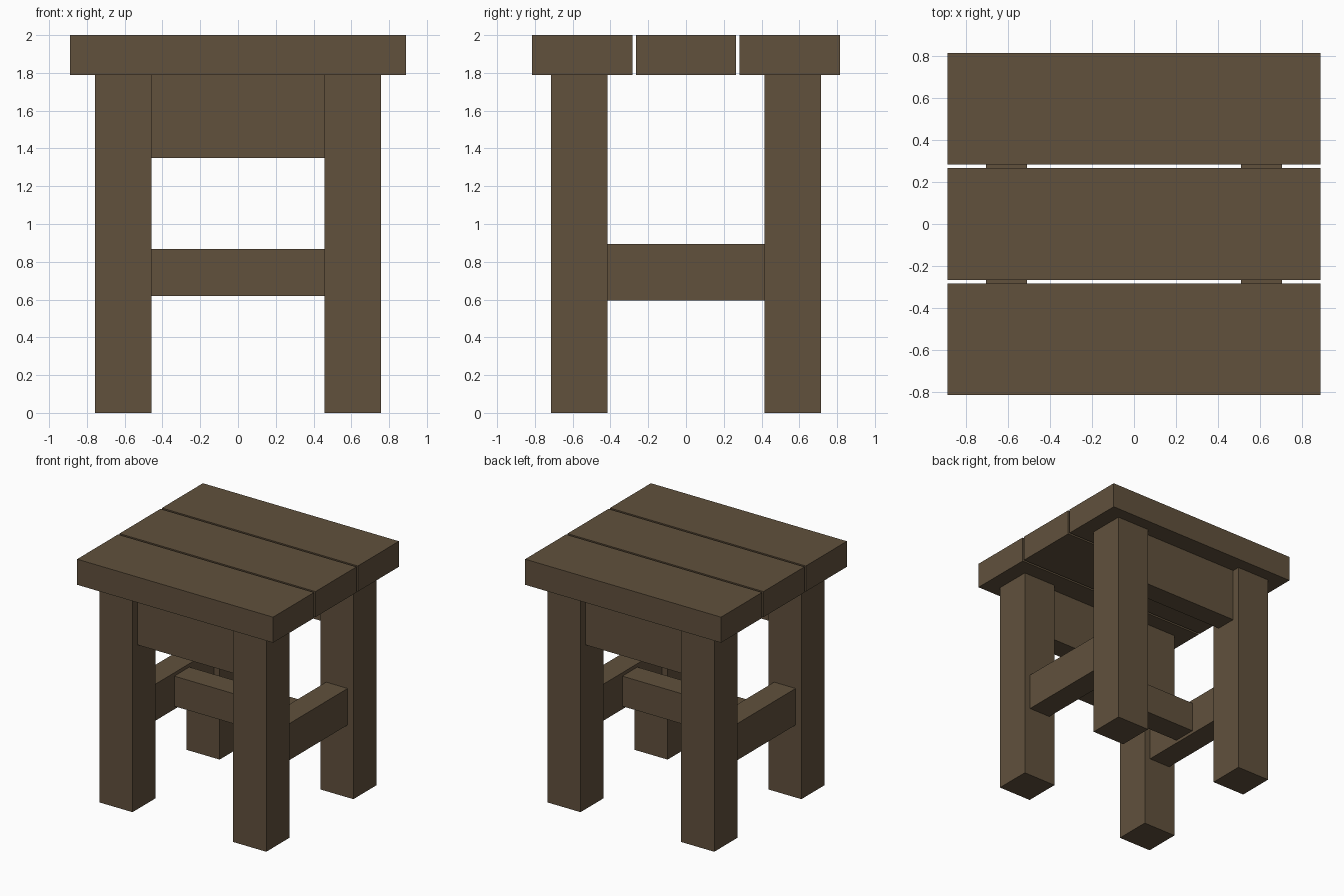
import bpy

# Remove the default cube
default = bpy.data.objects.get("Cube")
if default:
    bpy.data.objects.remove(default, do_unlink=True)

# Single dark wood colour
WOOD = (0.119, 0.082, 0.046, 1.0)
wood = bpy.data.materials.new("dark_brown_wood")
wood.use_nodes = True
wood.diffuse_color = WOOD
wood.node_tree.nodes["Principled BSDF"].inputs["Base Color"].default_value = WOOD


def beam(name, x, y, z):
    """Box-shaped timber spanning the given (min, max) ranges."""
    spans = (x, y, z)
    bpy.ops.mesh.primitive_cube_add(size=1, location=[(a + b) / 2 for a, b in spans])
    obj = bpy.context.object
    obj.name = name
    obj.scale = [b - a for a, b in spans]
    bpy.ops.object.transform_apply(location=False, rotation=False, scale=True)
    obj.data.materials.append(wood)
    return obj


def around(center, width):
    return (center - width / 2, center + width / 2)


SEAT_BOTTOM = 1.79
LEG = 0.3
LEG_X, LEG_Y = 0.6075, 0.565
INNER_X, INNER_Y = LEG_X - LEG / 2, LEG_Y - LEG / 2

# Seat planks with narrow gaps
for name, row in (("front", -1), ("middle", 0), ("back", 1)):
    beam(f"{name}_seat_plank", around(0, 1.78), around(row * 0.55, 0.532), (SEAT_BOTTOM, 2.0))

# Legs
for side, sx in (("left", 1), ("right", -1)):
    for end, sy in (("front", -1), ("back", 1)):
        beam(f"{end}_{side}_leg", around(sx * LEG_X, LEG), around(sy * LEG_Y, LEG), (0, SEAT_BOTTOM))

# Aprons under the long edges of the seat
for end, sy in (("front", -1), ("back", 1)):
    beam(f"{end}_apron", (-INNER_X, INNER_X), around(sy * LEG_Y, 0.175), (1.35, SEAT_BOTTOM))

# Side stretchers joined by a centre stretcher
for side, sx in (("left", 1), ("right", -1)):
    beam(f"{side}_stretcher", around(sx * LEG_X, 0.195), (-INNER_Y, INNER_Y), (0.595, 0.895))
beam("centre_stretcher", around(0, 1.02), around(0, 0.195), (0.62, 0.867))
